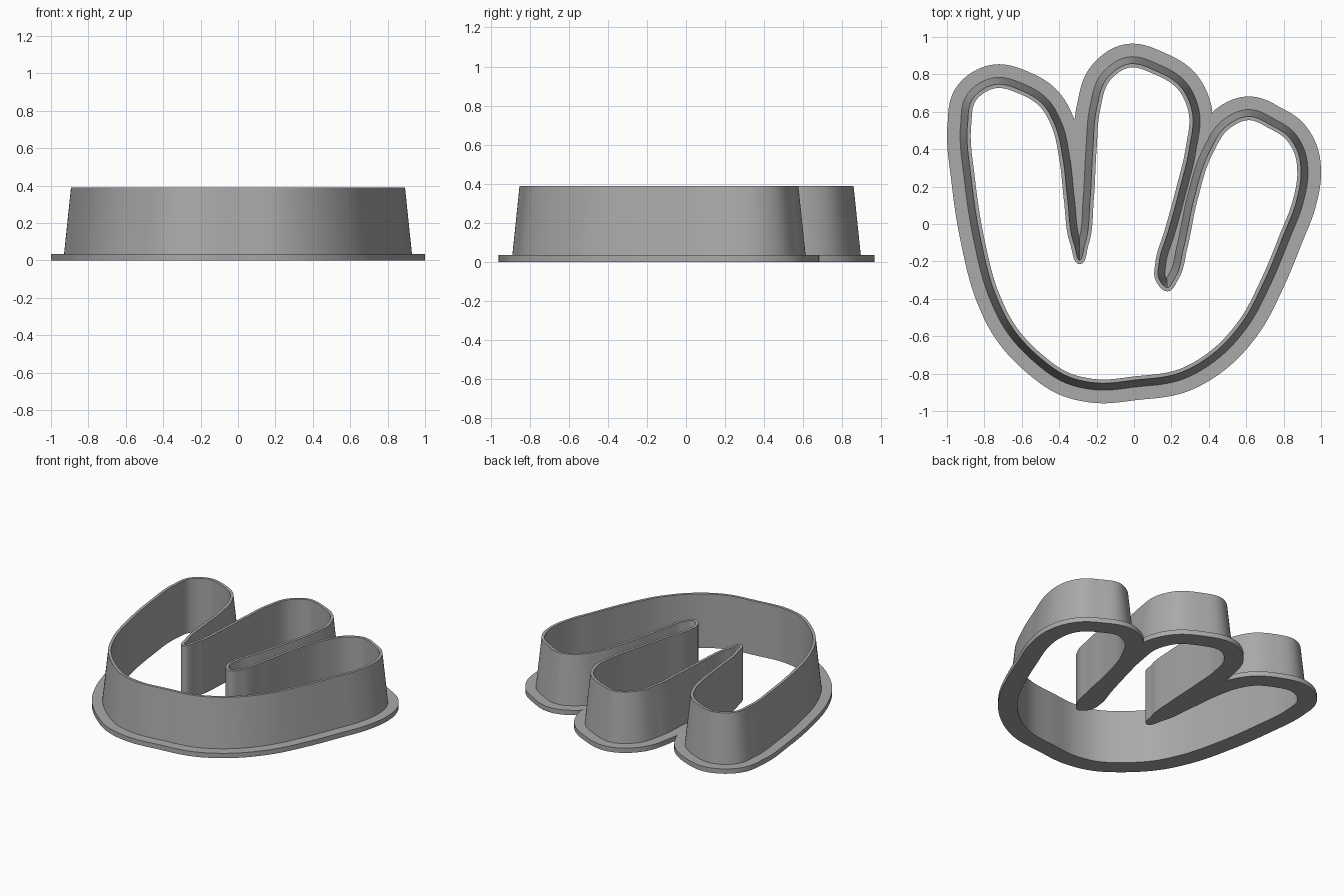
import bpy, bmesh, math
from mathutils import Vector
from mathutils.geometry import interpolate_bezier

cube = bpy.data.objects.get("Cube")
if cube:
    bpy.data.objects.remove(cube, do_unlink=True)

FLANGE_TOP, HEIGHT = 0.035, 0.39
LIP, BASE, FLANGE = 0.02, 0.057, 0.127   # outward widths measured from the opening

# Outline of the opening: left finger, slot, middle finger, slot, right finger, palm
OUTLINE = [
    (-.87, .53), (-.845, .66), (-.745, .725), (-.61, .695), (-.505, .63), (-.44, .52),
    (-.4, .35), (-.375, .13), (-.34, -.11), (-.29, -.214), (-.243, -.11),
    (-.215, .13), (-.2, .4), (-.18, .615), (-.13, .765), (-.03, .835), (.11, .8),
    (.235, .72), (.29, .605), (.275, .4), (.225, .19), (.165, -.03), (.115, -.2),
    (.115, -.3), (.18, -.36), (.24, -.29), (.285, -.13), (.34, .13), (.42, .375),
    (.51, .51), (.61, .555), (.725, .51), (.81, .455), (.86, .37), (.873, .27),
    (.85, .13), (.78, -.055), (.68, -.295), (.565, -.51), (.42, -.67), (.245, -.775),
    (0, -.815), (-.2, -.83), (-.345, -.797), (-.495, -.695), (-.64, -.535),
    (-.72, -.375), (-.8, -.08), (-.85, .24)]


def smooth_loop(points, steps):
    """Closed smooth curve through the points."""
    pts = [Vector(p) for p in points]
    n = len(pts)
    tangents = []
    for i in range(n):
        a, b = pts[i] - pts[i - 1], pts[(i + 1) % n] - pts[i]
        tangents.append((a / a.length_squared + b / b.length_squared).normalized())
    loop = []
    for i in range(n):
        j = (i + 1) % n
        reach = (pts[j] - pts[i]).length / 3
        loop += interpolate_bezier(pts[i], pts[i] + tangents[i] * reach,
                                   pts[j] - tangents[j] * reach, pts[j], steps + 1)[:-1]
    return [Vector(p[:2]) for p in loop]


loop = smooth_loop(OUTLINE, 12)
N = len(loop)
normals = []
for i in range(N):
    d = (loop[(i + 1) % N] - loop[i - 1]).normalized()
    normals.append(Vector((-d.y, d.x)))


def free_reach(i):
    """Distance a point can move outward before meeting the opposite side."""
    best = 1.0
    for q in loop:
        v = q - loop[i]
        along = v.dot(normals[i])
        if along > 1e-5:
            best = min(best, v.length_squared / (2 * along))
    return best


reach = [free_reach(i) for i in range(N)]


def ring(bm, width, height):
    """Offset loop; height is a number or a function of the actual offset."""
    verts = []
    for i in range(N):
        t = min(width, reach[i])
        p = loop[i] + normals[i] * t
        verts.append(bm.verts.new((p.x, p.y, height(t) if callable(height) else height)))
    return verts


def bridge(bm, a, b, keep=lambda i, j: True):
    for i in range(N):
        j = (i + 1) % N
        if keep(i, j):
            bm.faces.new((a[i], a[j], b[j], b[i]))


def finish(bm, name, material):
    mesh = bpy.data.meshes.new(name)
    bm.to_mesh(mesh)
    bm.free()
    obj = bpy.data.objects.new(name, mesh)
    bpy.context.collection.objects.link(obj)
    mesh.materials.append(material)
    bpy.ops.object.select_all(action='DESELECT')
    obj.select_set(True)
    bpy.context.view_layer.objects.active = obj
    bpy.ops.object.shade_smooth_by_angle(angle=math.radians(30))


grey = bpy.data.materials.new("plain grey")
grey.use_nodes = True
color = (0.4, 0.4, 0.4, 1)
grey.diffuse_color = color
grey.node_tree.nodes["Principled BSDF"].inputs["Base Color"].default_value = color

# Flat flange around the opening, merging across the slots
bm = bmesh.new()
inner_low, inner_high = ring(bm, 0, 0), ring(bm, 0, FLANGE_TOP)
outer_low, outer_high = ring(bm, FLANGE, 0), ring(bm, FLANGE, FLANGE_TOP)
bridge(bm, inner_low, inner_high)
bridge(bm, inner_high, outer_high)
bridge(bm, outer_high, outer_low, lambda i, j: max(reach[i], reach[j]) >= FLANGE)
bridge(bm, outer_low, inner_low)
finish(bm, "flange", grey)


# Tall wall: upright inside, tapering outside to a thin rim
def slope(t):
    return HEIGHT - (HEIGHT - FLANGE_TOP) * (t - LIP) / (BASE - LIP)


bm = bmesh.new()
inner_low, inner_high = ring(bm, 0, FLANGE_TOP), ring(bm, 0, HEIGHT)
rim, foot = ring(bm, LIP, HEIGHT), ring(bm, BASE, slope)
bridge(bm, inner_low, inner_high)
bridge(bm, inner_high, rim)
bridge(bm, rim, foot)
finish(bm, "cutting_wall", grey)
